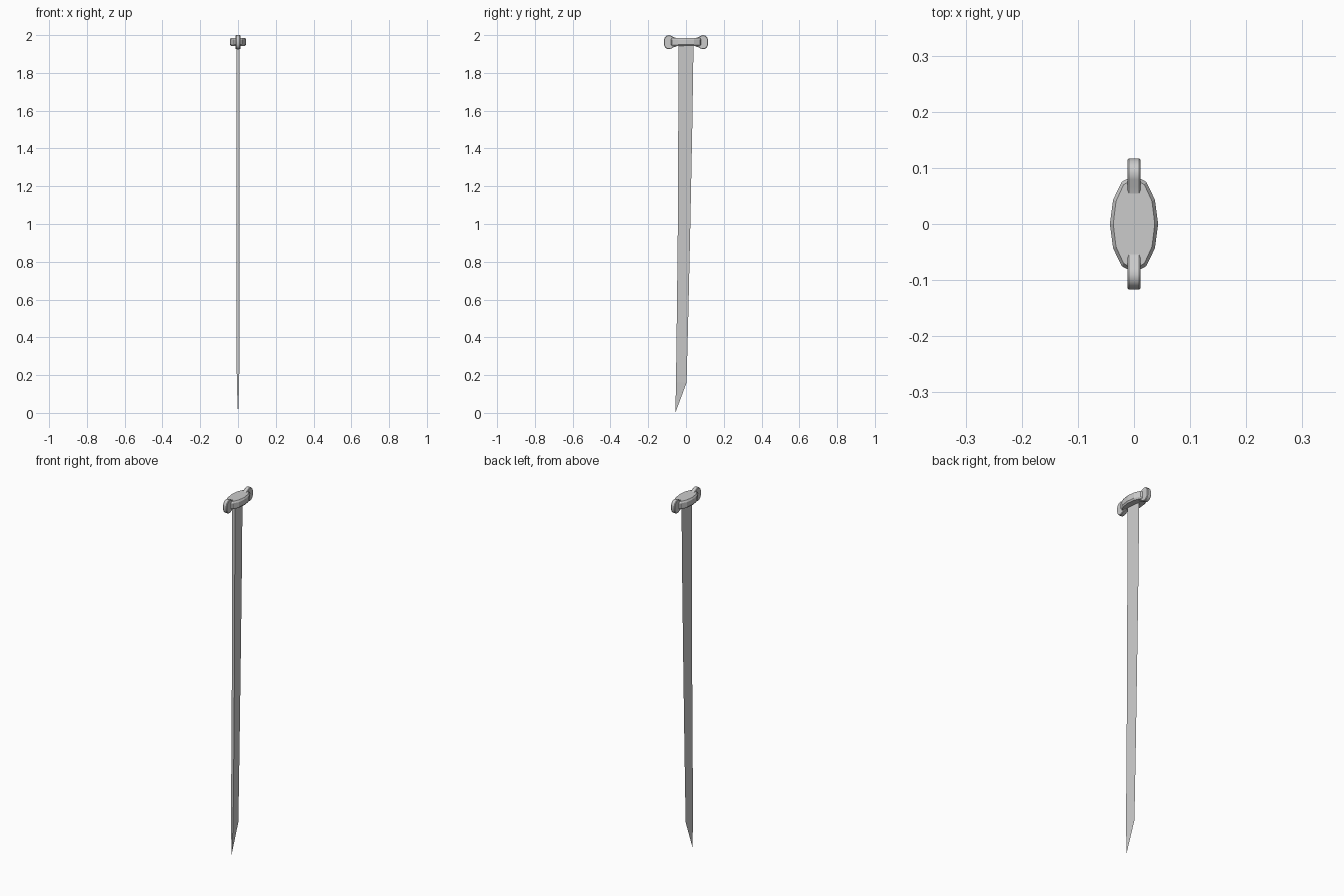
import bpy, bmesh, math

if "Cube" in bpy.data.objects:
    bpy.data.objects.remove(bpy.data.objects["Cube"])


def make_object(name, bm, smooth=None):
    bmesh.ops.recalc_face_normals(bm, faces=bm.faces)
    mesh = bpy.data.meshes.new(name)
    bm.to_mesh(mesh)
    bm.free()
    ob = bpy.data.objects.new(name, mesh)
    bpy.context.collection.objects.link(ob)
    if smooth:
        bpy.ops.object.select_all(action='DESELECT')
        ob.select_set(True)
        bpy.context.view_layer.objects.active = ob
        bpy.ops.object.shade_smooth_by_angle(angle=math.radians(smooth))
    return ob


def loft(name, rings, smooth=None):
    bm = bmesh.new()
    loops = [[bm.verts.new(p) for p in ring] for ring in rings]
    n = len(loops[0])
    for a, b in zip(loops, loops[1:]):
        for i in range(n):
            j = (i + 1) % n
            bm.faces.new((a[i], a[j], b[j], b[i]))
    bm.faces.new(loops[0])
    bm.faces.new(loops[-1])
    return make_object(name, bm, smooth)


# Single-edged blade: flat spine on -y, cutting edge on +y, slight curve
stations = [  # z at spine, spine y, z at edge, edge y, half thickness
    (1.96, -0.040, 1.96, 0.040, 0.0085),
    (1.50, -0.041, 1.50, 0.033, 0.0085),
    (1.00, -0.043, 1.00, 0.023, 0.0080),
    (0.55, -0.048, 0.55, 0.013, 0.0075),
    (0.16, -0.053, 0.16, 0.003, 0.0065),
    (0.00, -0.056, 0.004, -0.055, 0.0006),
]
loft("blade", [[(-t, ys, zs), (t, ys, zs), (0, ye, ze)]
               for zs, ys, ze, ye, t in stations])

# Twelve-sided oval guard plate with chamfered rim
rings = []
for z, inset in ((1.942, 0.006), (1.950, 0), (1.977, 0), (1.986, 0.006)):
    rings.append([((0.043 - inset) * math.cos(k * math.pi / 6),
                   (0.087 - inset) * math.sin(k * math.pi / 6), z)
                  for k in range(12)])
loft("guard_plate", rings)

# Rounded end knobs gripping the rim at both ends of the guard
profile = [(0.050, 0.022), (0.066, 0.027), (0.079, 0.034), (0.090, 0.0375),
           (0.103, 0.034), (0.112, 0.025), (0.117, 0.012)]
outline = profile + [(y, -h) for y, h in reversed(profile)]
for side, label in ((1, "back"), (-1, "front")):
    knob = []
    for x, s in ((-0.012, 0.93), (-0.009, 1), (0.009, 1), (0.012, 0.93)):
        knob.append([(x, side * (0.084 + (y - 0.084) * s), 1.9625 + h * s)
                     for y, h in outline])
    loft("guard_knob_" + label, knob, 35)
